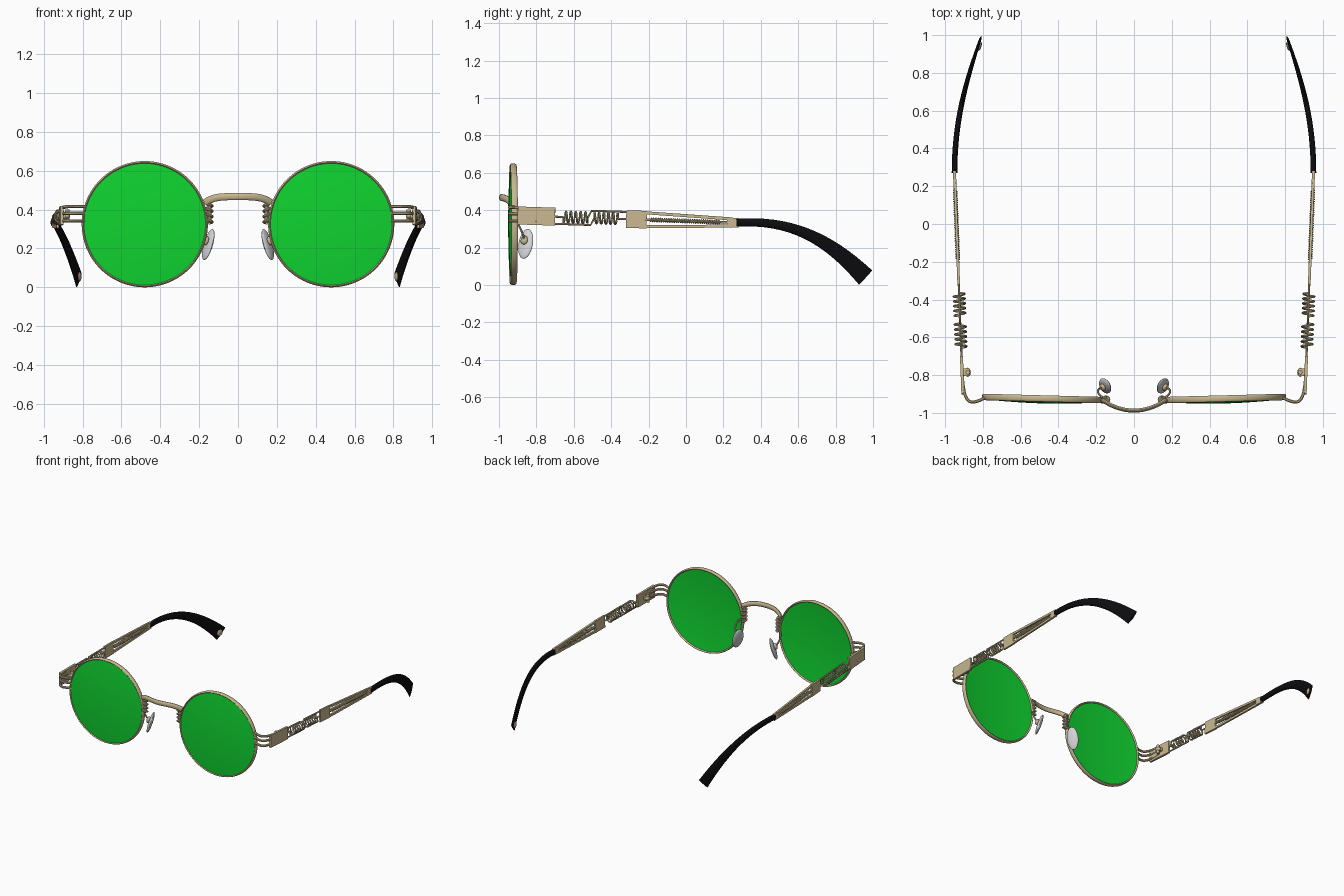
import bpy, bmesh
from math import sin, cos, pi, radians, sqrt
from mathutils import Vector, Matrix

default_cube = bpy.data.objects.get("Cube")
if default_cube:
    bpy.data.objects.remove(default_cube, do_unlink=True)


def material(name, red, green, blue):
    mat = bpy.data.materials.new(name)
    mat.use_nodes = True
    mat.diffuse_color = (red, green, blue, 1)
    mat.node_tree.nodes["Principled BSDF"].inputs["Base Color"].default_value = mat.diffuse_color
    return mat


gold = material("pale gold", 0.58, 0.48, 0.28)
glass = material("green glass", 0.005, 0.66, 0.03)
plastic = material("black plastic", 0.004, 0.004, 0.005)
silicone = material("pale grey silicone", 0.65, 0.65, 0.67)
parts = []


def finish(bm, name, mat, mirror=True):
    bmesh.ops.recalc_face_normals(bm, faces=bm.faces)
    mesh = bpy.data.meshes.new(name)
    bm.to_mesh(mesh)
    bm.free()
    mesh.materials.append(mat)
    part = bpy.data.objects.new(name, mesh)
    bpy.context.collection.objects.link(part)
    if mirror:
        part.modifiers.new("other side", "MIRROR")
    parts.append(part)


def loft(name, path, half_width, half_height, mat=gold, sides=4, mirror=True):
    """Sweep a section along a path; the half sizes are functions of the fraction travelled."""
    bm = bmesh.new()
    path = [Vector(point) for point in path]
    last = len(path) - 1
    corner = sqrt(2) if sides == 4 else 1
    rings = []
    for i, point in enumerate(path):
        along = (path[min(i + 1, last)] - path[max(i - 1, 0)]).normalized()
        reference = Vector((0, 0, 1)) if abs(along.z) < 0.95 else Vector((0, 1, 0))
        across = along.cross(reference).normalized()
        upward = across.cross(along)
        across *= half_width(i / last) * corner
        upward *= half_height(i / last) * corner
        angles = [2 * pi * (j + 0.5) / sides for j in range(sides)]
        rings.append([bm.verts.new(point + across * cos(a) + upward * sin(a)) for a in angles])
    for ring, following in zip(rings, rings[1:]):
        for j in range(sides):
            bm.faces.new((ring[j - 1], ring[j], following[j], following[j - 1]))
    bm.faces.new(rings[0])
    bm.faces.new(rings[-1])
    finish(bm, name, mat, mirror)


def bar(name, start, end, half_width, half_height):
    loft(name, [start, end], lambda t: half_width, lambda t: half_height)


def wire(name, path, radius=0.006, sides=8):
    loft(name, path, lambda t: radius, lambda t: radius, sides=sides)


def bezier(a, b, c, d, steps=16):
    a, b, c, d = map(Vector, (a, b, c, d))
    fractions = [i / steps for i in range(steps + 1)]
    return [a * (1 - t) ** 3 + b * 3 * t * (1 - t) ** 2 + c * 3 * t * t * (1 - t) + d * t ** 3
            for t in fractions]


def helix(start, end, radius, turns, steps=16):
    """A coil from start to end, with both ends brought in to the axis."""
    start, end = Vector(start), Vector(end)
    u = (end - start).cross(Vector((1, 0, 0))).normalized()
    v = (end - start).cross(u).normalized()
    count = turns * steps
    coil = []
    for i in range(count + 1):
        angle = 2 * pi * i / steps
        coil.append(start.lerp(end, i / count) + radius * (u * cos(angle) + v * sin(angle)))
    return [start, *coil, end]


def lathe(name, profile, mat, closed):
    """Turn a (radius, depth) profile about the lens axis."""
    bm = bmesh.new()
    verts = [bm.verts.new((radius, depth, 0)) for radius, depth in profile]
    edges = [bm.edges.new(pair) for pair in zip(verts, verts[1:])]
    if closed:
        edges.append(bm.edges.new((verts[-1], verts[0])))
    bmesh.ops.spin(bm, geom=verts + edges, cent=(0, 0, 0), axis=(0, 1, 0), angle=2 * pi, steps=96)
    bmesh.ops.remove_doubles(bm, verts=bm.verts, dist=0.0001)
    bm.transform(Matrix.Translation((0.48, -0.924, 0.325)) @ Matrix.Rotation(radians(1.5), 4, "Z"))
    finish(bm, name, mat)


def ball(name, centre, size, mat=gold, tilt=0, yaw=0):
    bm = bmesh.new()
    placing = Matrix.Translation(centre) @ Matrix.Rotation(yaw, 4, "Z") @ Matrix.Rotation(tilt, 4, "Y")
    bmesh.ops.create_uvsphere(bm, u_segments=24, v_segments=14, radius=1,
                              matrix=placing @ Matrix.Diagonal((*size, 1)))
    finish(bm, name, mat)


def temple(y, rise=0, inset=0):
    """A point on the straight, slightly splayed and sloping side arm."""
    return Vector((0.94 + 0.038 * y - inset, y, 0.342 - 0.033 * y + rise))


# Rims and domed lenses
rim_angles = [2 * pi * i / 12 for i in range(12)]
lathe("rim", [(0.318 + 0.007 * cos(a), 0.017 * sin(a)) for a in rim_angles], gold, closed=True)
radii = [0.313 * i / 8 for i in range(9)]
front = [(r, 0.15 * r * r - 0.026) for r in radii]
back = [(r, depth + 0.018) for r, depth in reversed(front)]
lathe("lens", front + back, glass, closed=False)

# Arched bridge
spread = [i / 10 for i in range(-10, 11)]
loft("bridge", [(0.168 * s, 0.055 * s ** 2 - 0.988, 0.467 - 0.03 * s ** 4) for s in spread],
     lambda t: 0.011, lambda t: 0.019, sides=12, mirror=False)

# Wound post joining the bridge to each rim
post_top = Vector((0.148, -0.93, 0.44))
post_foot = post_top - Vector((0, 0, 0.11))
wire("bridge_post", [post_top, post_foot], radius=0.013)
wire("bridge_winding", helix(post_foot, post_top, 0.016, turns=4), radius=0.007)

# Nose pads on bent arms
pad_mount = Vector((0.166, -0.865, 0.24))
wire("pad_arm", bezier((0.16, -0.92, 0.34), (0.2, -0.9, 0.34), (0.2, -0.87, 0.28), pad_mount))
ball("pad_mount", pad_mount, (0.014, 0.02, 0.024), tilt=-0.3, yaw=-0.5)
ball("nose_pad", pad_mount + Vector((-0.013, 0.008, -0.02)), (0.015, 0.043, 0.083), silicone,
     tilt=-0.3, yaw=-0.5)

# Three wires bending round the corner into the front plate
for label, rise in (("upper", 0.045), ("middle", 0.01), ("lower", -0.03)):
    z = temple(-0.9, rise).z
    wire(label + "_corner_wire",
         bezier((0.79, -0.92, z), (0.88, -0.97, z), (0.9, -0.94, z), temple(-0.8, rise * 0.8)),
         radius=0.009)
bar("front_plate", temple(-0.9), temple(-0.7), 0.008, 0.048)

# Hinge inside the front plate
hinge = temple(-0.785, inset=0.03)
bar("hinge_block", temple(-0.785), hinge, 0.02, 0.012)
pin_half = Vector((0, 0, 0.033))
wire("hinge_pin", [hinge - pin_half, hinge + pin_half], radius=0.012, sides=12)
ball("hinge_screw", hinge, (0.016, 0.024, 0.016))

# Two springs, each hooked past the other to the far plate
for label, side, outer, inner, plate in (("front", 1, -0.655, -0.525, -0.71),
                                         ("rear", -1, -0.365, -0.49, -0.31)):
    far_plate = -1.02 - plate
    wire(label + "_spring", helix(temple(outer), temple(inner), 0.029, turns=5))
    wire(label + "_spring_stem", [temple(plate), temple(outer)])
    wire(label + "_spring_hook", [temple(inner), temple(inner + side * 0.02, side * 0.038),
                                  temple(far_plate, side * 0.038)])

# Slotted rear plate with a threaded rod in the slot
bar("rear_plate", temple(-0.32), temple(-0.21), 0.007, 0.047)
for label, side in (("upper", 1), ("lower", -1)):
    bar(label + "_slot_bar", temple(-0.22, side * 0.037), temple(0.25, side * 0.019), 0.007, 0.008)
bar("rear_plate_end", temple(0.22), temple(0.28), 0.008, 0.025)
wire("slot_rod", [temple(-0.22), temple(0.23)], radius=0.008)
wire("slot_thread", helix(temple(-0.19), temple(0.18), 0.01, turns=32, steps=10),
     radius=0.0035, sides=5)

# Drooping ear tips that flare into flat paddles
tip_end = Vector((0.82, 0.96, 0.04))
loft("ear_tip", bezier(temple(0.27), (0.95, 0.55, 0.35), (0.89, 0.75, 0.26), tip_end),
     lambda t: 0.015 - 0.008 * t ** 3, lambda t: 0.022 + 0.032 * t * t, plastic, sides=16)
ball("tip_inlay", tip_end + Vector((-0.005, -0.02, 0.015)), (0.007, 0.024, 0.024), yaw=0.28)

# Smooth shading with crisp edges
bpy.ops.object.select_all(action="DESELECT")
for part in parts:
    part.select_set(True)
bpy.context.view_layer.objects.active = parts[0]
bpy.ops.object.shade_smooth_by_angle(angle=radians(40))
